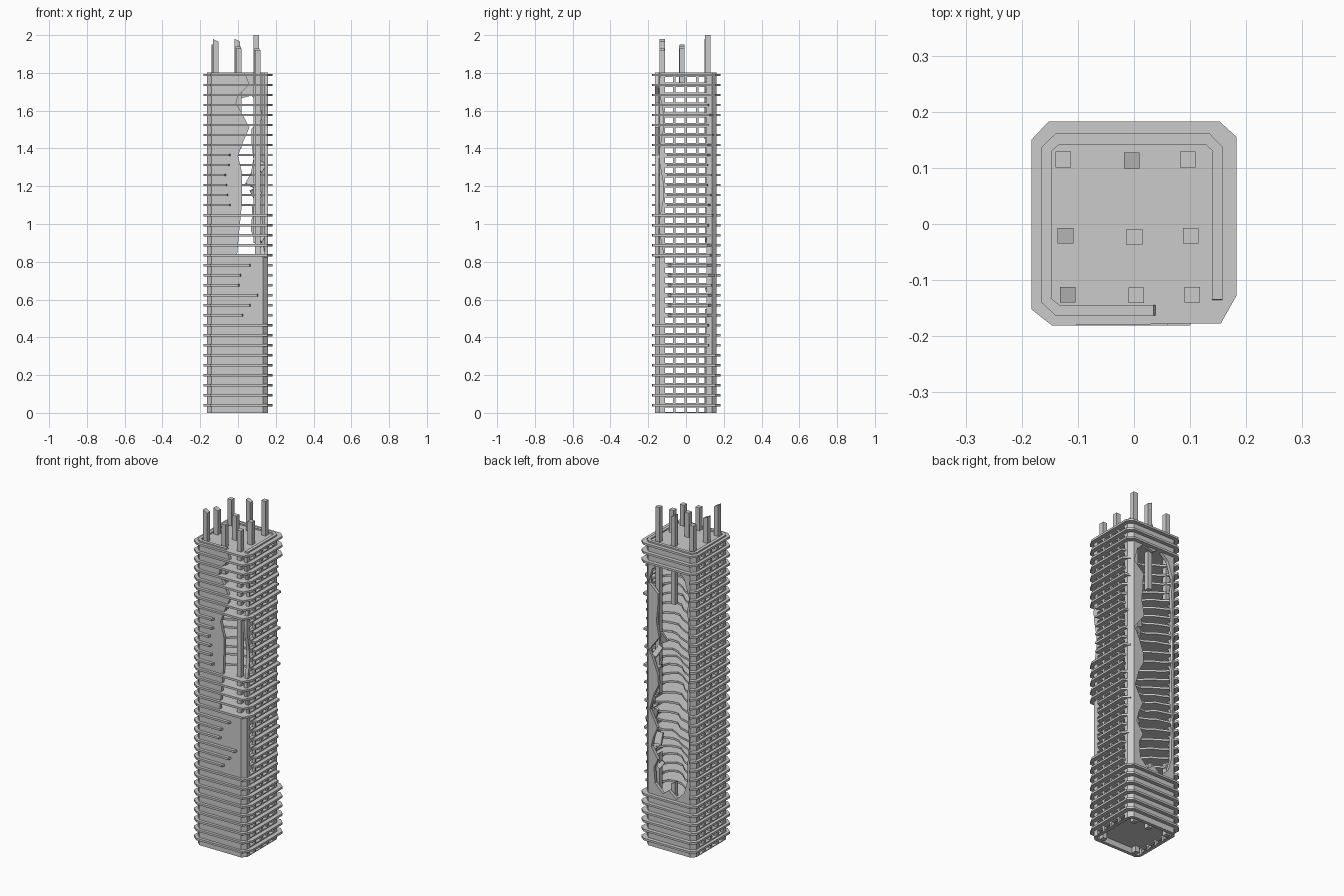
import bpy, bmesh, math, random
from mathutils import Vector, Matrix

if "Cube" in bpy.data.objects:
    bpy.data.objects.remove(bpy.data.objects["Cube"])

random.seed(7)
FLOORS = [0.04 + 0.053 * i for i in range(34)]
TOP = 1.803


def finish(bm, name, fix=True):
    if fix:
        bmesh.ops.recalc_face_normals(bm, faces=bm.faces)
    me = bpy.data.meshes.new(name)
    bm.to_mesh(me)
    bm.free()
    ob = bpy.data.objects.new(name, me)
    bpy.context.collection.objects.link(ob)
    return ob


def prism(bm, pts, shift):
    """Closed polygon of 3D points, extruded along shift."""
    f = bm.faces.new([bm.verts.new(p) for p in pts])
    r = bmesh.ops.extrude_face_region(bm, geom=[f], use_keep_orig=True)
    vs = [g for g in r["geom"] if isinstance(g, bmesh.types.BMVert)]
    bmesh.ops.translate(bm, verts=vs, vec=shift)


def panel(name, outlines, y0, y1):
    """Upright wall panels from x,z outlines."""
    bm = bmesh.new()
    for o in outlines:
        prism(bm, [(x, y0, z) for x, z in o], (0, y1 - y0, 0))
    return finish(bm, name)


def j(a):
    return random.uniform(-a, a)


# floor slabs, broken at the front right corner and along the back
bm = bmesh.new()
for i, z in enumerate(FLOORS):
    pts = [(-0.183, -0.152), (-0.146, -0.181)]
    if 0.5 < z < 0.8:
        xc = [0.0, 0.01, 0.06, 0.02, 0.06, 0.10][i % 6]
        pts += [(xc, -0.181), (xc + 0.01, -0.155), (0.13, -0.135), (0.15, -0.1), (0.183, -0.08)]
    elif 1.07 < z < 1.4:
        xc = -0.06 + j(0.015)
        pts += [(xc, -0.181), (xc + 0.01, -0.15), (0.01, -0.13 + j(0.015)),
                (0.07, -0.09 + j(0.02)), (0.14, -0.085 + j(0.01)), (0.183, -0.10)]
    else:
        pts += [(0.155, -0.177), (0.183, -0.127)]
    if 0.33 < z < 1.66:
        w = math.sin(i * 0.62) * 0.025
        pts += [(0.183, 0.125 + j(0.015)), (0.150, 0.135 + j(0.02)), (0.115, 0.115 + j(0.02)),
                (0.075, 0.075 + w + j(0.01)), (0.035, 0.055 + w + j(0.01)),
                (-0.005, 0.065 + w + j(0.01)), (-0.05, 0.10 + w + j(0.008)),
                (-0.10, 0.125 + w * 0.6), (-0.135, 0.15), (-0.15, 0.183), (-0.183, 0.15)]
    else:
        pts += [(0.183, 0.155), (0.152, 0.183), (-0.152, 0.183), (-0.183, 0.150)]
    prism(bm, [(x, y, z - 0.006) for x, y in pts], (0, 0, 0.012))
finish(bm, "floor_slabs")

# side walls with window openings and chamfered corners
WIN = [-0.112, -0.068, -0.055, -0.008, 0.006, 0.052, 0.065, 0.109]
zs = [0, 0.004, 0.028]
for z in FLOORS[:-1]:
    zs += [z + 0.012, z + 0.041]
zs.append(TOP)
# split level for the broken corner
CORNER = 0.834


def window_wall(name, path, broken):
    bm = bmesh.new()
    rows = []
    for k, z in enumerate(zs):
        row = []
        for n, (x, y) in enumerate(path):
            if broken and n == 2 and z > CORNER:
                y += 0.012 * math.sin(k * 0.45) - 0.008
            row.append(bm.verts.new((x, y, z)))
        rows.append(row)
    for r in range(len(zs) - 1):
        for c in range(len(path) - 1):
            ya, yb = sorted((path[c][1], path[c + 1][1]))
            window = r % 2 == 1 and any(abs(ya - WIN[q]) < 1e-5 and abs(yb - WIN[q + 1]) < 1e-5
                                        for q in (0, 2, 4, 6))
            gone = broken and c < 2 and zs[r] > CORNER - 0.02
            if not window and not gone:
                bm.faces.new((rows[r][c], rows[r][c + 1], rows[r + 1][c + 1], rows[r + 1][c]))
    loose = [v for v in bm.verts if not v.link_faces]
    bmesh.ops.delete(bm, geom=loose, context='VERTS')
    ob = finish(bm, name, False)
    m = ob.modifiers.new("thickness", 'SOLIDIFY')
    m.thickness = 0.019
    m.offset = -1


right = [(0.133, -0.163), (0.158, -0.14), (0.158, -0.122)] + [(0.158, y) for y in WIN] \
    + [(0.158, 0.137), (0.135, 0.161)]
left = [(-0.14, 0.161), (-0.165, 0.137)] + [(-0.165, y) for y in reversed(WIN)] \
    + [(-0.165, -0.14), (-0.14, -0.163)]
window_wall("right_window_wall", right, True)
window_wall("left_window_wall", left, False)

# front wall with a torn right edge
panel("front_wall", [[
    (-0.14, 0), (0.133, 0), (0.133, 0.834), (-0.005, 0.834), (0.005, 0.95), (0.02, 1.1),
    (0.022, 1.27), (0.0, 1.36), (0.025, 1.43), (0.06, 1.51), (0.03, 1.57), (-0.01, 1.64),
    (0.0, 1.68), (0.06, 1.74), (0.035, TOP), (-0.14, TOP)]], -0.163, -0.144)

# back wall, a frame around a large torn opening
half_r = [(0.0, 0), (0.135, 0), (0.135, TOP), (0.0, TOP), (0.0, 1.66), (0.07, 1.68), (0.11, 1.64)]
z = 1.56
while z > 0.42:
    half_r.append((random.choice([0.125, 0.11, 0.09, 0.065]) + j(0.01), z))
    z -= random.uniform(0.05, 0.1)
half_r += [(0.09, 0.38), (0.04, 0.33), (0.0, 0.36)]
half_l = [(0.0, 0), (0.0, 0.36), (-0.05, 0.32), (-0.10, 0.37)]
z = 0.45
while z < 1.6:
    half_l.append((-0.128 + j(0.008), z))
    z += random.uniform(0.07, 0.13)
half_l += [(-0.10, 1.64), (-0.04, 1.69), (0.0, 1.66), (0.0, TOP), (-0.14, TOP), (-0.14, 0)]
panel("back_wall", [half_r, half_l], 0.142, 0.161)

# columns: x, y, bottom, top, slant of the broken top
COLS = [(-0.118, -0.126, 0.0, 1.98, 0.015), (0.004, -0.127, 1.40, 1.93, 0.0),
        (0.104, -0.126, 0.0, 1.92, 0.0), (-0.122, -0.021, 1.74, 1.95, 0.012),
        (0.001, -0.023, 1.74, 1.94, 0.0), (0.101, -0.021, 1.74, 1.93, 0.0),
        (-0.126, 0.115, 1.42, 1.95, 0.0), (-0.004, 0.113, 1.45, 1.98, 0.014),
        (0.096, 0.115, 0.9, 2.0, 0.0), (-0.004, 0.113, 0.0, 0.40, 0.015),
        (-0.126, 0.115, 0.0, 0.45, 0.015), (0.096, 0.115, 0.0, 0.55, 0.02)]
bm = bmesh.new()
H = 0.014
for x, y, z0, z1, s in COLS:
    r = bmesh.ops.create_cube(bm, size=1)
    for v in r["verts"]:
        up = v.co.z > 0
        zz = z1 - (s if v.co.x > 0 else 0) if up else z0
        v.co = Vector((x + math.copysign(H, v.co.x), y + math.copysign(H, v.co.y), zz))
finish(bm, "columns")

# broken shards hanging in the back opening
bm = bmesh.new()
for n in range(12):
    m = Matrix.Translation((0.10 + j(0.03), 0.125 + j(0.015), 0.48 + 0.075 * n)) \
        @ Matrix.Rotation(j(0.6), 4, 'Y') @ Matrix.Rotation(j(0.5), 4, 'X') \
        @ Matrix.Diagonal((random.uniform(0.02, 0.06), 0.012, random.uniform(0.03, 0.07), 1))
    bmesh.ops.create_cube(bm, size=1, matrix=m)
finish(bm, "wall_shards")
